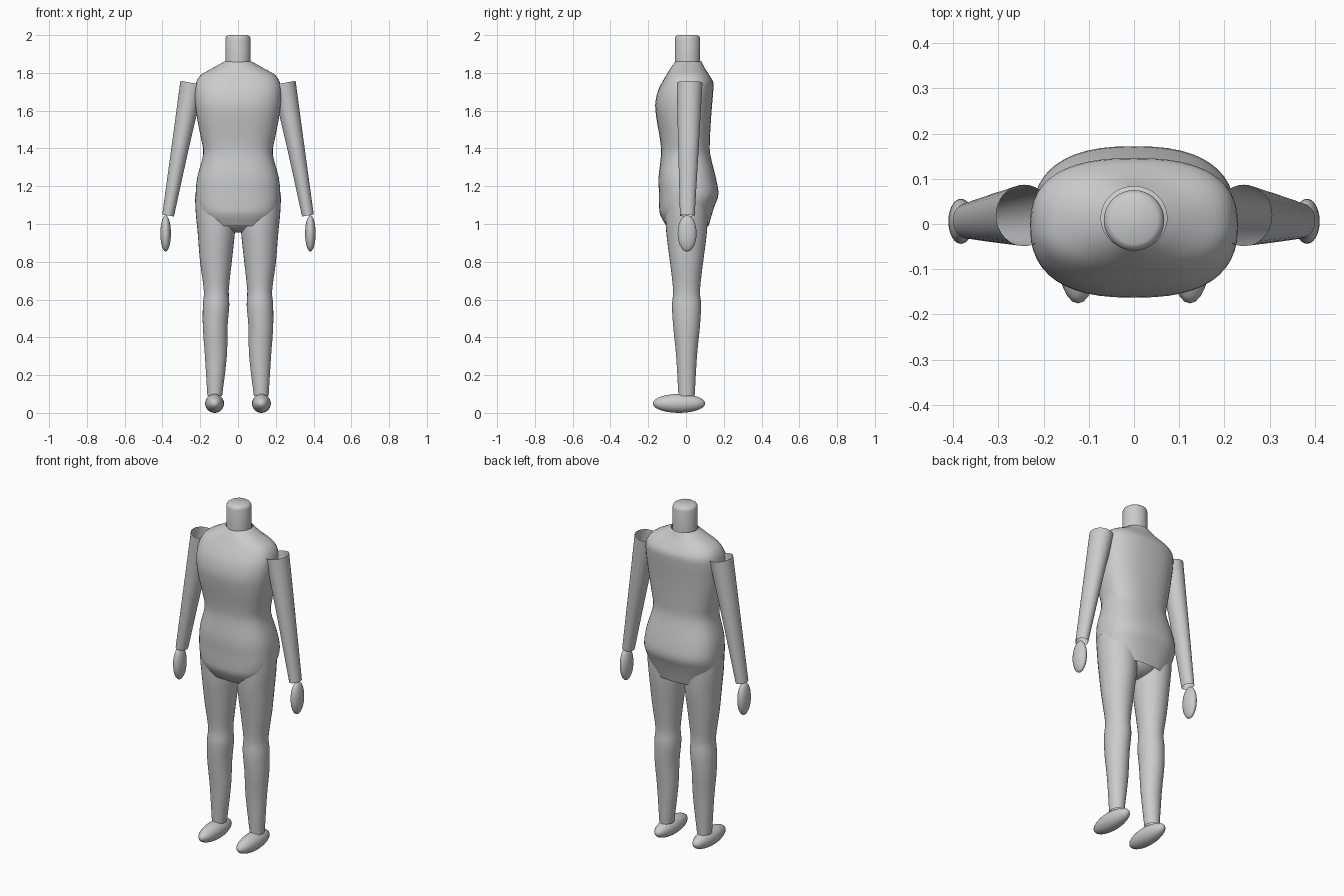
import bpy, bmesh, math
from mathutils import Vector

if "Cube" in bpy.data.objects:
    bpy.data.objects.remove(bpy.data.objects["Cube"])


def finish(name, bm, angle=40):
    bmesh.ops.recalc_face_normals(bm, faces=bm.faces)
    me = bpy.data.meshes.new(name)
    bm.to_mesh(me)
    bm.free()
    ob = bpy.data.objects.new(name, me)
    bpy.context.collection.objects.link(ob)
    bpy.ops.object.select_all(action='DESELECT')
    ob.select_set(True)
    bpy.context.view_layer.objects.active = ob
    bpy.ops.object.shade_smooth_by_angle(angle=math.radians(angle))
    return ob


def refine(rows, steps):
    """Catmull-Rom interpolation of section rows."""
    out = []
    for i in range(len(rows) - 1):
        p = [rows[max(0, min(len(rows) - 1, i + k))] for k in (-1, 0, 1, 2)]
        for s in range(steps):
            t = s / steps
            out.append([0.5 * (2 * b + (c - a) * t + (2 * a - 5 * b + 4 * c - d) * t * t
                               + (3 * b - a - 3 * c + d) * t ** 3) for a, b, c, d in zip(*p)])
    return out + [rows[-1]]


def spow(v, e):
    return math.copysign(abs(v) ** e, v)


def loft(name, rows, steps=3, n=40, cap_top=False, tilt=0.0, mirror=1):
    """rows: z, centre x, centre y, half width, half depth, superellipse power."""
    bm = bmesh.new()
    rings = []
    for z, cx, cy, rx, ry, p in refine(rows, steps):
        ring = []
        for k in range(n):
            a = 2 * math.pi * k / n
            dx = rx * spow(math.cos(a), 2 / p)
            ring.append(bm.verts.new((mirror * (cx + dx), cy + ry * spow(math.sin(a), 2 / p),
                                      z + dx * tilt)))
        rings.append(ring)
    for a, b in zip(rings, rings[1:]):
        for k in range(n):
            bm.faces.new((a[k], a[(k + 1) % n], b[(k + 1) % n], b[k]))
    if cap_top:
        bm.faces.new(rings[-1])
    return finish(name, bm)


def ellipsoid(name, centre, radii):
    bm = bmesh.new()
    bmesh.ops.create_uvsphere(bm, u_segments=24, v_segments=14, radius=1)
    bmesh.ops.scale(bm, vec=Vector(radii), verts=bm.verts)
    bmesh.ops.translate(bm, vec=Vector(centre), verts=bm.verts)
    return finish(name, bm, 60)


# Torso: z, half width, front y, back y
profile = [(0.99, .165, -.105, .12), (1.05, .2, -.137, .137), (1.1, .217, -.142, .153),
           (1.16, .224, -.143, .172), (1.25, .215, -.145, .157), (1.37, .184, -.132, .128),
           (1.45, .195, -.138, .127), (1.55, .215, -.155, .132), (1.63, .226, -.163, .138),
           (1.7, .23, -.15, .144), (1.75, .222, -.127, .144), (1.79, .195, -.103, .122),
           (1.825, .135, -.082, .1), (1.86, .073, -.057, .083)]
loft("torso", [(z, 0, (f + b) / 2, w, (b - f) / 2, 2.5 if z < 1.8 else 2.2 if z < 1.85 else 2)
               for z, w, f, b in profile], n=48)

# Crotch piece closing the torso below
ellipsoid("pelvis", (0, 0.005, 1.03), (0.13, 0.11, 0.075))

# Neck with rounded top
loft("neck", [(z, 0, .008, r, r, 2) for z, r in
              ((1.84, .067), (1.98, .067), (1.992, .063), (2.0, .052))], steps=1, cap_top=True)

# Legs: z, centre x, half width, half depth
leg = [(0.09, .123, .039, .043), (0.3, .117, .058, .055), (0.45, .121, .065, .07),
       (0.57, .116, .07, .077), (0.65, .115, .066, .071), (0.8, .117, .084, .088),
       (0.95, .115, .098, .107), (1.05, .118, .105, .112), (1.15, .12, .108, .112)]
for side, s in (("left", 1), ("right", -1)):
    loft(side + "_leg", [(z, x, .003, w, d, 2) for z, x, w, d in leg], n=32, mirror=s)
    ellipsoid(side + "_foot", (s * .124, -.037, .05), (.05, .139, .05))
    # Open tapered arm, ends square to its axis
    loft(side + "_arm", [(1.045, .37, .007, .031, .039, 2), (1.4, .307, .013, .045, .054, 2),
                         (1.747, .243, .019, .062, .068, 2)],
         steps=4, n=32, tilt=0.17, mirror=s)
    ellipsoid(side + "_hand", (s * .383, .006, .95), (.028, .05, .096))
